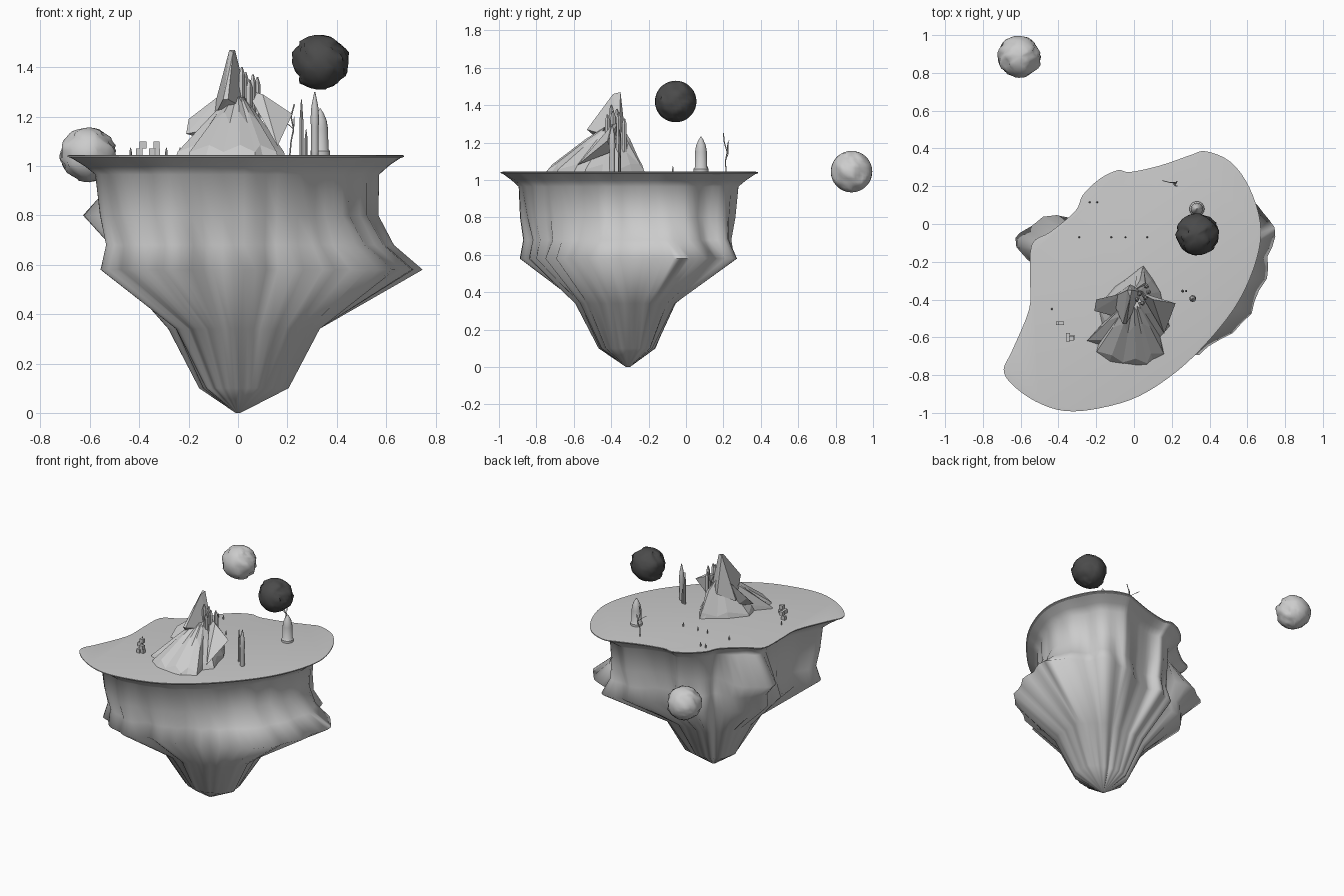
import bpy, bmesh, math
from mathutils import Vector, noise

if "Cube" in bpy.data.objects:
    bpy.data.objects.remove(bpy.data.objects["Cube"])

C = Vector((0, -0.31))
TOP = 1.045

# island outline seen from above
OUT = [(.38, .385), (.30, .365), (.14, .31), (-.02, .275), (-.085, .285), (-.18, .24), (-.27, .155),
       (-.31, .07), (-.44, -.04), (-.54, -.106), (-.55, -.29), (-.555, -.45), (-.645, -.67),
       (-.69, -.77), (-.645, -.85), (-.52, -.94), (-.365, -.99), (-.18, -.975), (.03, -.91),
       (.24, -.77), (.42, -.59), (.56, -.40), (.65, -.185), (.67, 0), (.61, .195), (.51, .33)]


def spline(pts, k):
    res, n = [], len(pts)
    for i in range(n):
        a, b, c, d = (Vector(pts[(i + j) % n]) for j in (-1, 0, 1, 2))
        for s in range(k):
            t = s / k
            res.append(.5 * (2 * b + (c - a) * t + (2 * a - 5 * b + 4 * c - d) * t * t
                             + (3 * b - a - 3 * c + d) * t ** 3))
    return res


def finish(name, bm, smooth=None, mat=None):
    bmesh.ops.recalc_face_normals(bm, faces=bm.faces)
    me = bpy.data.meshes.new(name)
    bm.to_mesh(me)
    bm.free()
    ob = bpy.data.objects.new(name, me)
    bpy.context.collection.objects.link(ob)
    if mat:
        me.materials.append(mat)
    if smooth:
        bpy.ops.object.select_all(action='DESELECT')
        ob.select_set(True)
        bpy.context.view_layer.objects.active = ob
        bpy.ops.object.shade_smooth_by_angle(angle=math.radians(smooth))
    return ob


def loft(name, rings, smooth=None, mat=None):
    bm = bmesh.new()
    vs = [[bm.verts.new(p) for p in r] for r in rings]
    for a, b in zip(vs, vs[1:]):
        n = len(a)
        for i in range(n):
            bm.faces.new((a[i], a[(i + 1) % n], b[(i + 1) % n], b[i]))
    bm.faces.new(vs[0])
    bm.faces.new(vs[-1])
    return finish(name, bm, smooth, mat)


def lathe(name, x, y, prof, n=12, smooth=40):
    return loft(name, [[(x + r * math.cos(2 * math.pi * i / n), y + r * math.sin(2 * math.pi * i / n), z)
                        for i in range(n)] for r, z in prof], smooth)


def hull(name, pts):
    bm = bmesh.new()
    for p in pts:
        bm.verts.new(p)
    bmesh.ops.convex_hull(bm, input=bm.verts)
    return finish(name, bm)


def bump(a, centre, width, power=2):
    d = (a - math.radians(centre) + math.pi) % (2 * math.pi) - math.pi
    return math.exp(-abs(d / math.radians(width)) ** power)


# flat ground plate
edge = spline(OUT, 4)
def scaled(s, z):
    return [(*(C + (p - C) * s), z) for p in edge]
loft("ground_plate", [scaled(.97, 1.03), scaled(1, 1.037), scaled(1, 1.043), scaled(.975, TOP)], 30)

# rock body: scale of outline, round radius, blend to round, ridge size, right bulge, left spur
LEVELS = [(1.035, .985, .6, 0, 0, 0, 0), (1.0, .91, .6, 0, .02, 0, 0), (.965, .85, .57, 0, .03, 0, .05),
          (.8, .83, .56, .03, .05, .02, .42), (.68, .80, .54, .1, .08, .19, .2),
          (.58, .83, .57, .17, .10, .37, .13), (.34, .42, .28, .8, .12, .24, 0),
          (.1, .22, .155, 1, .12, .3, 0), (.0, .015, .01, 1, 0, 0, 0)]
rings = []
for z, s, rad, mix, ridge, right, left in LEVELS:
    ring = []
    for p in edge:
        d = p - C
        a = math.atan2(d.y, d.x)
        r = d.length * s * (1 - mix) + rad * mix
        w = noise.noise(Vector((4 * math.cos(a), 4 * math.sin(a), z * 1.2))) \
            + .6 * abs(math.sin(11 * a + 2 * z)) - .5
        r *= 1 + ridge * w + right * bump(a, 0, 48, 3) + left * bump(a, 152, 18, 4) - .6 * ridge * bump(a, 70, 40)
        ring.append((*(C + d.normalized() * r), z))
    rings.append(ring)
loft("rock_body", rings, 110)

# faceted mountain with a fan of slabs
BASE = [(.05, -.22), (-.04, -.29), (-.1, -.33), (-.19, -.44), (-.17, -.53), (-.25, -.62), (-.19, -.64),
        (-.2, -.68), (-.13, -.73), (-.06, -.74), (.01, -.75), (.07, -.745), (.1, -.72), (.16, -.69),
        (.14, -.6), (.19, -.54), (.16, -.45), (.14, -.36), (.1, -.29)]
peak = Vector((0, -.38))
def fan(s, z, jag):
    return [(*(peak + (Vector(p) - peak) * (s + jag * (i % 2))), z - jag * .35 * (i % 2))
            for i, p in enumerate(BASE)]
loft("mountain", [fan(1, 1.04, 0), fan(.9, 1.085, .08), fan(.42, 1.22, .14), fan(.16, 1.28, .06)])
hull("mountain_peak", [(-.035, -.35, 1.47), (-.012, -.35, 1.47), (-.02, -.39, 1.46), (-.12, -.39, 1.15),
                       (.05, -.36, 1.22), (-.02, -.32, 1.2), (-.06, -.53, 1.27), (-.04, -.53, 1.27)])
hull("left_wing", [(-.2, -.4, 1.19), (-.11, -.4, 1.24), (-.03, -.36, 1.32), (-.21, -.46, 1.13),
                   (-.06, -.5, 1.16), (-.1, -.42, 1.1)])
hull("right_wing", [(.22, -.42, 1.21), (.1, -.4, 1.29), (.03, -.36, 1.31), (.13, -.5, 1.15),
                    (.16, -.58, 1.08), (.13, -.4, 1.15)])
hull("back_spur", [(.05, -.22, 1.04), (.02, -.24, 1.04), (.03, -.3, 1.22), (.06, -.31, 1.2),
                   (0, -.35, 1.3), (.08, -.34, 1.04)])

# stone columns beside the peak
for i, (x, y, top) in enumerate([(.015, -.4, 1.4), (.03, -.37, 1.38), (.045, -.42, 1.35),
                                 (.06, -.39, 1.37), (.078, -.36, 1.36), (.065, -.33, 1.33)]):
    lathe(f"column_{i}", x, y, [(.014, 1.15), (.013, top - .03), (.004, top)], 5, None)

# domed tower and slim spires
lathe("tower", .333, .08, [(.04, TOP), (.04, 1.06), (.033, 1.068), (.032, 1.15), (.026, 1.185),
                           (.014, 1.213), (.002, 1.232)], 16)
lathe("tall_spire", .311, -.395, [(.014, TOP), (.016, 1.06), (.015, 1.16), (.018, 1.18),
                                  (.014, 1.24), (.002, 1.3)])
lathe("thin_spire", .257, -.355, [(.008, TOP), (.008, 1.18), (.002, 1.27)], 8)
lathe("short_spire", .276, -.355, [(.006, TOP), (.006, 1.11), (.001, 1.15)], 8)

# bare twisted tree
def branch(name, pts, r):
    cu = bpy.data.curves.new(name, 'CURVE')
    cu.dimensions = '3D'
    cu.bevel_depth = r
    cu.bevel_resolution = 1
    sp = cu.splines.new('POLY')
    sp.points.add(len(pts) - 1)
    for q, p in zip(sp.points, pts):
        q.co = (*p, 1)
    bpy.context.collection.objects.link(bpy.data.objects.new(name, cu))
branch("tree_trunk", [(.21, .215, TOP), (.215, .21, 1.1), (.225, .22, 1.15), (.215, .205, 1.2), (.228, .2, 1.25)], .003)
branch("tree_branch_left", [(.225, .22, 1.15), (.19, .22, 1.18), (.15, .23, 1.21)], .002)
branch("tree_branch_right", [(.215, .21, 1.1), (.225, .225, 1.14), (.228, .225, 1.2)], .002)

# stacked blocks
for i, (x, y, z, sx, sy) in enumerate([(-.40, -.525, 1.058, .028, .02), (-.385, -.525, 1.085, .028, .02),
                                       (-.35, -.6, 1.058, .022, .045), (-.33, -.605, 1.085, .026, .026),
                                       (-.325, -.6, 1.058, .02, .026)]):
    bm = bmesh.new()
    bmesh.ops.create_cube(bm, size=1)
    for v in bm.verts:
        v.co = (x + v.co.x * sx, y + v.co.y * sy, z + v.co.z * .027)
    finish(f"block_{i}", bm)

# tiny ground markers
for i, (x, y) in enumerate([(-.235, .115), (-.195, .115), (-.29, -.07), (-.12, -.07), (-.045, -.07),
                            (.07, -.07), (-.435, -.45)]):
    lathe(f"marker_{i}", x, y, [(.005, TOP), (.005, 1.058), (.001, 1.075)], 6)

# two rough floating globes, chipped sideways
dark = bpy.data.materials.new("dark_stone")
dark.diffuse_color = (.07, .07, .07, 1)
dark.use_nodes = True
dark.node_tree.nodes["Principled BSDF"].inputs["Base Color"].default_value = dark.diffuse_color
for name, c, mat in (("dark_globe", (.333, -.055, 1.42), dark), ("pale_globe", (-.607, .885, 1.045), None)):
    bm = bmesh.new()
    bmesh.ops.create_uvsphere(bm, u_segments=32, v_segments=18, radius=.111)
    for v in bm.verts:
        v.co.x += .022 * noise.noise(v.co * 30 + Vector(c) * 7)
        v.co += Vector(c)
    finish(name, bm, 60, mat)
